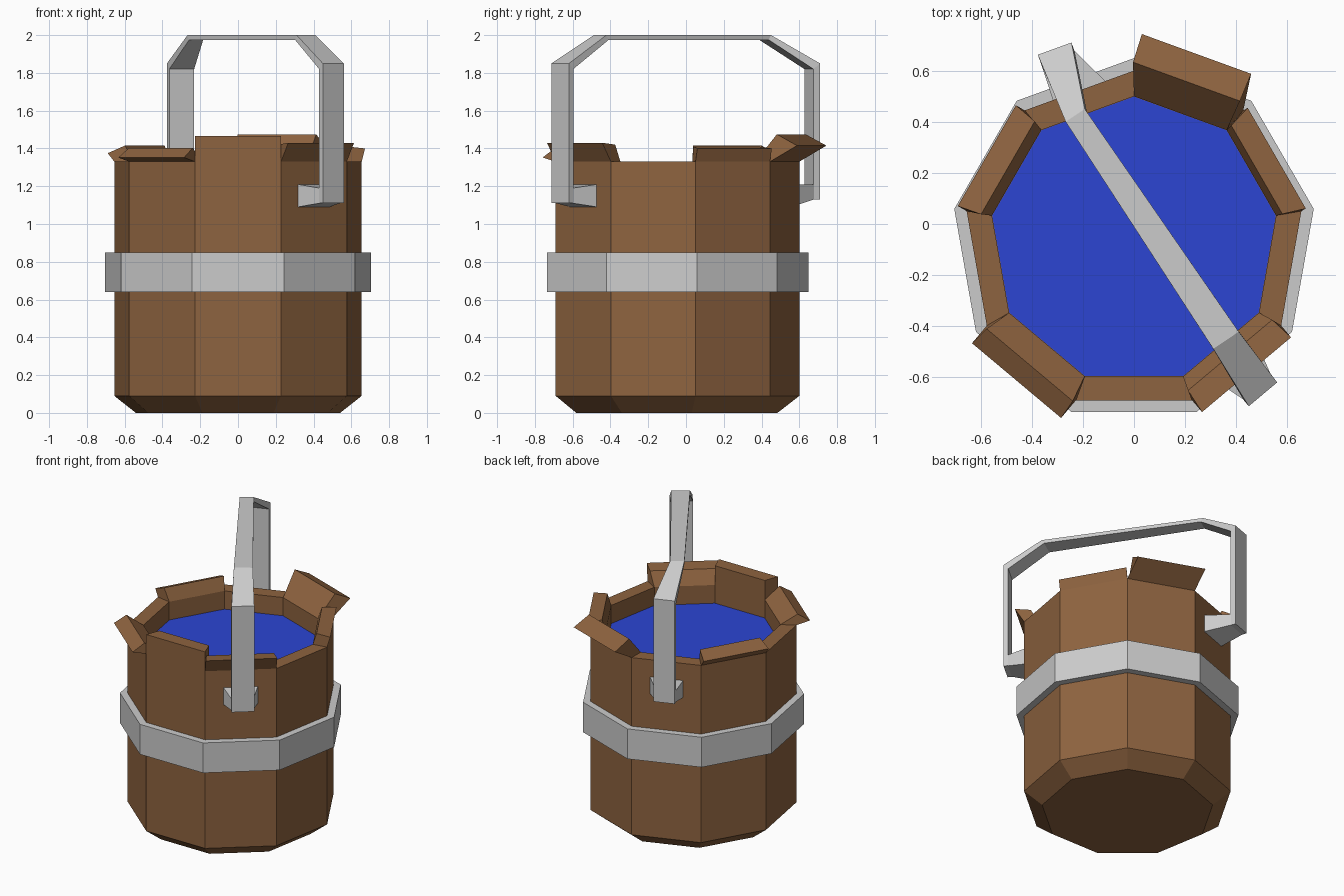
import bpy, bmesh, math
from mathutils import Vector

if "Cube" in bpy.data.objects:
    bpy.data.objects.remove(bpy.data.objects["Cube"])

SIDES = 9
CENTRE = Vector((0, -0.065, 0))
R_OUT, R_IN = 0.665, 0.5645
RIM, WATER = 1.33, 1.20
APO = math.cos(math.pi / SIDES)


def material(name, rgb):
    m = bpy.data.materials.new(name)
    m.diffuse_color = (*rgb, 1)
    m.use_nodes = True
    m.node_tree.nodes["Principled BSDF"].inputs["Base Color"].default_value = m.diffuse_color
    return m


wood = material("wood", (0.27, 0.125, 0.05))
blue = material("water", (0.025, 0.06, 0.65))


def loft(name, rings, mat=None, caps=True, closed=False):
    """Skin a list of equal-length point rings."""
    bm = bmesh.new()
    vs = [[bm.verts.new(p) for p in r] for r in rings]
    n = len(vs[0])
    for a, b in zip(vs, vs[1:] + (vs[:1] if closed else [])):
        for i in range(n):
            j = (i + 1) % n
            bm.faces.new((a[i], a[j], b[j], b[i]))
    if caps and not closed:
        bm.faces.new(vs[0])
        if len(vs) > 1:
            bm.faces.new(vs[-1])
    bmesh.ops.recalc_face_normals(bm, faces=bm.faces)
    me = bpy.data.meshes.new(name)
    bm.to_mesh(me)
    bm.free()
    ob = bpy.data.objects.new(name, me)
    bpy.context.collection.objects.link(ob)
    if mat:
        me.materials.append(mat)
    return ob


def ring(r, z):
    return [CENTRE + Vector((r * math.cos(a), r * math.sin(a), z))
            for a in (math.radians(90 + 40 * i) for i in range(SIDES))]


def local(az, radial, tangent, z):
    """Point given relative to the stave that faces direction az."""
    a = math.radians(az)
    n, t = Vector((math.cos(a), math.sin(a), 0)), Vector((-math.sin(a), math.cos(a), 0))
    return CENTRE + n * radial + t * tangent + Vector((0, 0, z))


def section(az, radial_out, radial_in, width, z_out, z_in, shift=0):
    h = width / 2
    return [local(az, radial_out, shift - h, z_out), local(az, radial_out, shift + h, z_out),
            local(az, radial_in, shift + h, z_in), local(az, radial_in, shift - h, z_in)]


# Bucket body: chamfered foot, wall, rim and inner wall down to the water
loft("bucket_body", [ring(R_IN, WATER), ring(R_IN, RIM), ring(R_OUT, RIM),
                     ring(R_OUT, 0.09), ring(0.549, 0)], wood)
bpy.data.objects["bucket_body"].data.polygons.foreach_get  # body stays flat shaded

# Water surface
loft("water_surface", [ring(R_IN - 0.001, WATER + 0.003)], blue)

# Metal hoop
loft("hoop", [ring(0.714, 0.64), ring(0.714, 0.85), ring(R_OUT, 0.85), ring(R_OUT, 0.64)],
     closed=True)

# Raised and bent stave ends: azimuth, outer push, outer z, inner push, inner z, inner width, shift
tips = [(70, 0.145, 1.415, 0.03, 1.475, 0.445, 0.02),
        (30, 0.02, 1.40, -0.07, 1.41, 0.40, 0),
        (-50, 0.06, 1.43, -0.04, 1.42, 0.43, 0),
        (-90, 0.0, 1.465, -0.0945, 1.465, 0.386, 0),
        (-130, 0.09, 1.352, 0.01, 1.403, 0.44, 0),
        (150, 0.04, 1.375, -0.055, 1.415, 0.42, 0)]
w_out, w_in = (2 * r * math.sin(math.pi / SIDES) for r in (R_OUT, R_IN))
for k, (az, po, zo, pi, zi, wi, sh) in enumerate(tips):
    base = section(az, R_OUT * APO, R_IN * APO, w_out, RIM, RIM)
    base[2:] = section(az, R_OUT * APO, R_IN * APO, w_in, RIM, RIM)[2:]
    top = section(az, R_OUT * APO + po, R_OUT * APO + pi, w_out, zo, zi, sh)
    top[2:] = section(az, R_OUT * APO + po, R_OUT * APO + pi, wi, zo, zi, sh)[2:]
    loft(f"stave_tip_{k + 1}", [base, top], wood)

# Handle: two legs facing their staves, bent into a narrow top bar
FRONT, BACK, SHIFT = -50, 110, 0.035


def bar(cx, cy, width, z, end):
    d = Vector((0.59, -0.875, 0)).normalized() * end
    t = Vector((-d.y, d.x, 0)) * width / 2
    c, up = Vector((cx, cy, 0)), Vector((0, 0, z))
    low = c - d * 0.015 + Vector((0, 0, z - 0.025))
    return [c - t + up, c + t + up, low + t, low - t]


def flip(s):
    """Carry section order across to the opposite leg."""
    return [s[1], s[0], s[3], s[2]]


loft("handle", [section(FRONT, 0.785, 0.755, 0.145, 1.11, 1.11),
                section(FRONT, 0.785, 0.755, 0.145, 1.85, 1.82),
                bar(0.36, -0.455, 0.12, 2.0, 1),
                flip(bar(-0.23, 0.425, 0.09, 2.0, -1)),
                flip(section(BACK, 0.812, 0.775, 0.14, 1.85, 1.82, SHIFT)),
                flip(section(BACK, 0.812, 0.775, 0.14, 1.13, 1.13, SHIFT))])

# Tapered brackets joining the legs to the staves
for name, az, r, z, sh in (("front_bracket", FRONT, 0.757, 1.11, 0),
                           ("back_bracket", BACK, 0.778, 1.13, SHIFT)):
    wide = [local(az, 0.62, x, y) for x, y in
            ((-0.11, 1.09), (0.11, 1.09), (0.11, 1.21), (-0.11, 1.21))]
    slim = [local(az, r, sh + x, z + y) for x, y in
            ((-0.07, 0), (0.07, 0), (0.07, 0.08), (-0.07, 0.08))]
    loft(name, [wide, slim])
